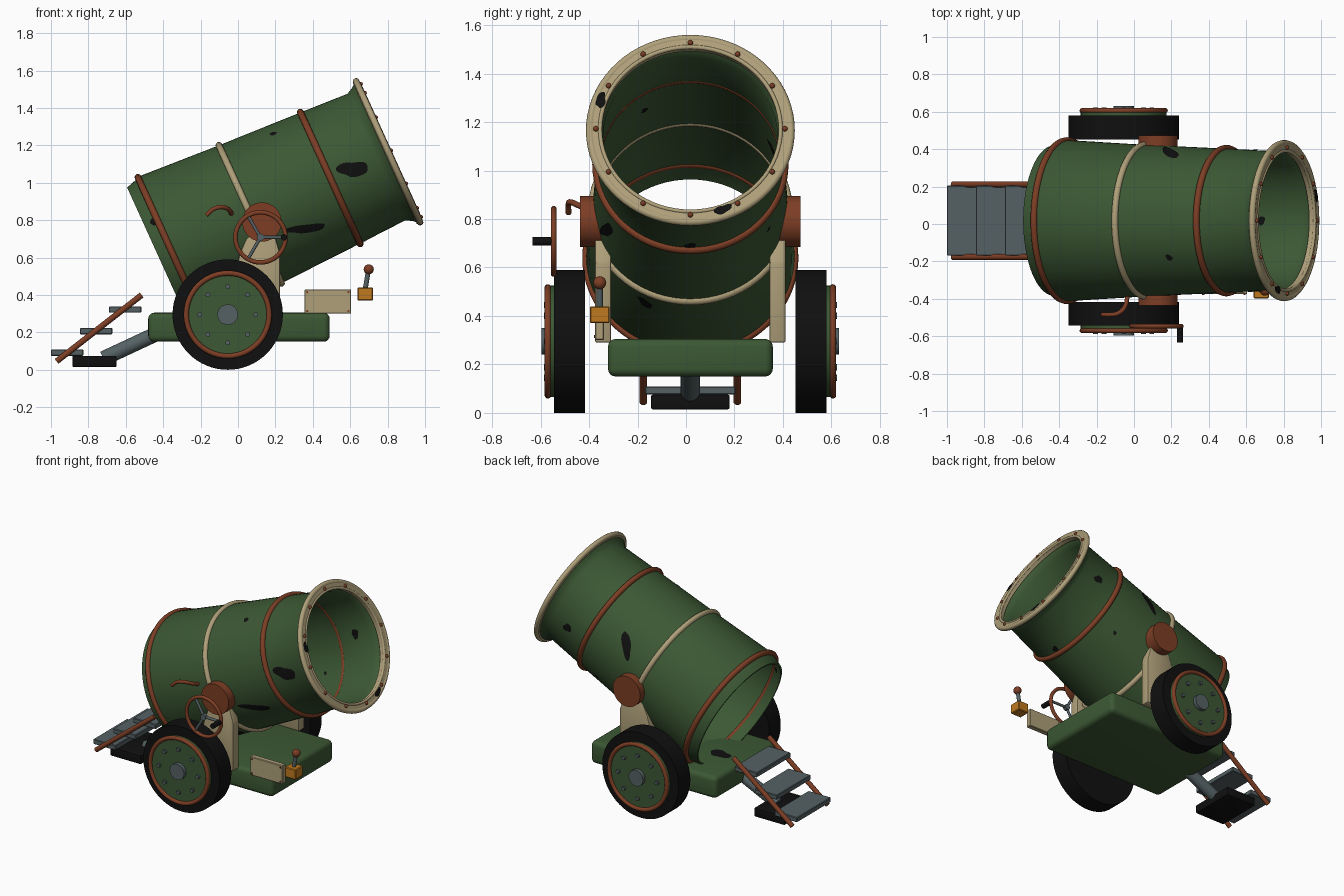
import bpy, bmesh, math, random
from mathutils import Vector, Matrix

if "Cube" in bpy.data.objects:
    bpy.data.objects.remove(bpy.data.objects["Cube"])
random.seed(4)

def material(name, *rgb):
    m = bpy.data.materials.new(name)
    m.diffuse_color = (*rgb, 1)
    m.use_nodes = True
    m.node_tree.nodes["Principled BSDF"].inputs["Base Color"].default_value = m.diffuse_color
    return m

GREEN = material("army green", 0.045, 0.098, 0.034)
RUST = material("rust brown", 0.205, 0.048, 0.018)
CREAM = material("cream", 0.43, 0.352, 0.195)
GREY = material("steel grey", 0.09, 0.12, 0.127)
BLACK = material("black", 0.005, 0.005, 0.005)
MUSTARD = material("mustard", 0.52, 0.19, 0.013)

YC = 0.018                      # centre plane of the carriage
ANG = math.radians(24.4)        # barrel elevation
AXIS = Vector((math.cos(ANG), 0, math.sin(ANG)))
UP = Vector((-math.sin(ANG), 0, math.cos(ANG)))
SIDE = Vector((0, 1, 0))
MUZZLE = Vector((0.812, YC, 1.17))

def finish(name, bm, mat, angle=35):
    bmesh.ops.recalc_face_normals(bm, faces=bm.faces)
    me = bpy.data.meshes.new(name)
    bm.to_mesh(me)
    bm.free()
    me.materials.append(mat)
    me.shade_smooth()
    me.set_sharp_from_angle(angle=math.radians(angle))
    ob = bpy.data.objects.new(name, me)
    bpy.context.collection.objects.link(ob)
    return ob

def box(name, lo, hi, mat, bevel=0.0, seg=3):
    lo, hi = Vector(lo), Vector(hi)
    bm = bmesh.new()
    bmesh.ops.create_cube(bm, size=1)
    for v in bm.verts:
        v.co = (lo + hi) / 2 + v.co * (hi - lo)
    if bevel:
        bmesh.ops.bevel(bm, geom=bm.edges[:], offset=bevel, segments=seg, affect='EDGES', profile=0.5)
    return finish(name, bm, mat)

def rod(name, a, b, r, mat, n=24, r2=None):
    a, b = Vector(a), Vector(b)
    bm = bmesh.new()
    mtx = Matrix.Translation((a + b) / 2) @ (b - a).to_track_quat('Z', 'Y').to_matrix().to_4x4()
    bmesh.ops.create_cone(bm, cap_ends=True, segments=n, radius1=r, radius2=r if r2 is None else r2,
                          depth=(b - a).length, matrix=mtx)
    return finish(name, bm, mat)

def ball(name, c, r, mat):
    bm = bmesh.new()
    bmesh.ops.create_uvsphere(bm, u_segments=20, v_segments=12, radius=r, matrix=Matrix.Translation(c))
    return finish(name, bm, mat)

def lathe(name, profile, origin, axis, u, v, mat, n=72):
    # closed profile of (distance along axis, radius)
    bm = bmesh.new()
    rings = []
    for i in range(n):
        t = 2 * math.pi * i / n
        d = u * math.cos(t) + v * math.sin(t)
        rings.append([bm.verts.new(origin + axis * s + d * r) for s, r in profile])
    k = len(profile)
    for i in range(n):
        p, q = rings[i], rings[(i + 1) % n]
        for j in range(k):
            bm.faces.new((p[j], p[(j + 1) % k], q[(j + 1) % k], q[j]))
    return finish(name, bm, mat)

def hoop_profile(s, R, r, n=12):
    return [(s + r * math.cos(2 * math.pi * i / n), R + r * math.sin(2 * math.pi * i / n)) for i in range(n)]

def barrel_lathe(name, profile, mat):
    return lathe(name, profile, MUZZLE, -AXIS, UP, SIDE, mat)

# barrel: thin tube open at both ends, s measured back from the muzzle
SHELL = [(0.02, 0.412), (0.045, 0.39), (0.08, 0.372), (0.35, 0.385), (0.82, 0.405), (1.27, 0.43), (1.36, 0.402)]
def radius(s):
    for (s0, r0), (s1, r1) in zip(SHELL, SHELL[1:]):
        if s <= s1:
            return r0 + (r1 - r0) * (s - s0) / (s1 - s0)
    return SHELL[-1][1]

barrel_lathe("barrel", SHELL + [(s, r - 0.012) for s, r in reversed(SHELL)], GREEN)
for name, s, R, mat in (("front_hoop", 0.35, 0.387, RUST), ("middle_hoop", 0.82, 0.405, CREAM),
                        ("rear_hoop", 1.285, 0.428, RUST)):
    barrel_lathe(name, hoop_profile(s, R, 0.018), mat)

# muzzle rim with rounded outer and inner lips and rivets
barrel_lathe("muzzle_rim", [(0.03, 0.367), (0.03, 0.415), (-0.004, 0.415), (-0.004, 0.367)], CREAM)
barrel_lathe("rim_outer_lip", hoop_profile(0.01, 0.414, 0.017), CREAM)
barrel_lathe("rim_inner_lip", hoop_profile(0.0, 0.373, 0.009), CREAM)
for i in range(12):
    t = math.tau * i / 12
    ball(f"rim_rivet_{i}", MUZZLE + AXIS * 0.006 + (UP * math.cos(t) + SIDE * math.sin(t)) * 0.39, 0.011, RUST)

# black scorch marks: irregular thin blobs following the surface
def blob(name, place, a, b, turn=0, n=22, rings=4):
    bm = bmesh.new()
    ph = [random.uniform(0, 6.28) for _ in range(3)]
    c = bm.verts.new(place(0, 0))
    prev = None
    for k in range(1, rings + 1):
        ring = []
        for i in range(n):
            t = math.tau * i / n
            w = (1 + 0.14 * math.sin(2 * t + ph[0]) + 0.1 * math.sin(3 * t + ph[1]) + 0.05 * math.sin(5 * t + ph[2])) * k / rings
            x, y = a * w * math.cos(t), b * w * math.sin(t)
            ring.append(bm.verts.new(place(x * math.cos(turn) - y * math.sin(turn), x * math.sin(turn) + y * math.cos(turn))))
        for i in range(n):
            j = (i + 1) % n
            bm.faces.new((prev[i], ring[i], ring[j], prev[j]) if prev else (c, ring[i], ring[j]))
        prev = ring
    finish(name, bm, BLACK)

def on_barrel(s, deg, off):
    def place(x, y):
        r = radius(s + x) + off
        t = math.radians(deg) + y / r
        return MUZZLE - AXIS * (s + x) + (UP * math.cos(t) + SIDE * math.sin(t)) * r
    return place

MARKS = ((0.22, -91, 0.075, 0.045, 0.4), (0.53, -30, 0.02, 0.017, 0), (0.58, -119, 0.1, 0.028, 0.35),
         (1.31, -65, 0.016, 0.02, 0), (0.61, 67, 0.1, 0.028, 0.75), (0.2, 93, 0.03, 0.03, 0),
         (0.31, 180, 0.022, 0.022, 0), (0.92, -153, 0.03, 0.035, 0.5), (0.5, 125, 0.012, 0.012, 0))
for i, (s, deg, a, b, turn) in enumerate(MARKS):
    for side, off in (("outer", 0.003), ("inner", -0.015)):
        blob(f"scorch_{side}_{i}", on_barrel(s, deg, off), a, b, turn)

for i, deg in enumerate((-71, 160)):
    def on_rim(x, y, t0=math.radians(deg)):
        t = t0 + x / 0.39
        return MUZZLE + AXIS * 0.011 + (UP * math.cos(t) + SIDE * math.sin(t)) * (0.391 + y)
    blob(f"rim_scorch_{i}", on_rim, 0.035, 0.02)

# carriage base
box("carriage_base", (-0.48, YC - 0.34, 0.15), (0.49, YC + 0.34, 0.305), GREEN, 0.032, 4)
blob("base_scorch", lambda x, y: Vector((-0.3 + x, 0.05 + y, 0.308)), 0.07, 0.05)

# mirrored side parts: cheeks, trunnions, wheels
for side, k in (("left", -1), ("right", 1)):
    Y = lambda d: YC + k * d
    bm = bmesh.new()
    prof = ((-0.08, 0.29), (0.225, 0.29), (0.225, 0.62), (0.19, 0.74), (0.06, 0.74), (0.01, 0.62))
    face = bm.faces.new([bm.verts.new((x, Y(0.327), z)) for x, z in prof])
    ext = bmesh.ops.extrude_face_region(bm, geom=[face])
    bmesh.ops.translate(bm, vec=(0, k * 0.066, 0), verts=[g for g in ext["geom"] if isinstance(g, bmesh.types.BMVert)])
    bmesh.ops.bevel(bm, geom=bm.edges[:], offset=0.008, segments=2, affect='EDGES', profile=0.5)
    finish(f"{side}_cheek", bm, CREAM)
    rod(f"{side}_trunnion", (0.128, Y(0.36), 0.79), (0.128, Y(0.455), 0.79), 0.105, RUST, 40)

    wx, wz = -0.055, 0.295
    rod(f"{side}_tire", (wx, Y(0.434), wz), (wx, Y(0.562), wz), 0.295, BLACK, 64)
    rod(f"{side}_wheel_disc", (wx, Y(0.55), wz), (wx, Y(0.588), wz), 0.23, GREEN, 56)
    lathe(f"{side}_wheel_ring", hoop_profile(0.588, 0.222, 0.014), Vector((wx, YC, wz)),
          Vector((0, k, 0)), Vector((1, 0, 0)), Vector((0, 0, 1)), RUST, 56)
    rod(f"{side}_hub", (wx, Y(0.58), wz), (wx, Y(0.614), wz), 0.055, GREY, 28)
    for i in range(8):
        t = math.tau * i / 8
        x, z = wx + 0.15 * math.cos(t), wz + 0.15 * math.sin(t)
        rod(f"{side}_wheel_bolt_{i}", (x, Y(0.58), z), (x, Y(0.605), z), 0.013, GREY, 8)

    # ladder rail
    rod(f"{side}_ladder_rail", (-0.97, Y(0.194), 0.045), (-0.515, Y(0.194), 0.4), 0.016, RUST, 14)

# ladder treads, trail beam and foot
for i in range(3):
    x, z = -1.0 + 0.155 * i, 0.075 + 0.115 * i
    box(f"ladder_tread_{i}", (x, YC - 0.187, z), (x + 0.173, YC + 0.187, z + 0.034), GREY, 0.004, 1)
rod("trail_beam", (-0.72, YC, 0.06), (-0.42, YC, 0.2), 0.04, GREY)
box("trail_foot", (-0.885, YC - 0.162, 0.015), (-0.65, YC + 0.162, 0.075), BLACK, 0.006, 2)

# control panel with corner screws, lever box and lever
box("control_panel", (0.355, -0.375, 0.3), (0.605, -0.338, 0.43), CREAM, 0.004, 1)
for i, (x, z) in enumerate(((0.37, 0.315), (0.59, 0.315), (0.37, 0.415), (0.59, 0.415))):
    rod(f"panel_screw_{i}", (x, -0.37, z), (x, -0.38, z), 0.006, RUST, 10)
box("lever_box", (0.638, -0.397, 0.37), (0.722, -0.315, 0.44), MUSTARD, 0.005, 1)
rod("lever_rod", (0.68, -0.356, 0.43), (0.697, -0.356, 0.53), 0.013, GREY, 14)
ball("lever_knob", (0.699, -0.356, 0.537), 0.027, RUST)

# elevation handwheel with three spokes and a crank grip
hc = Vector((0.12, -0.546, 0.708))
lathe("handwheel_rim", hoop_profile(0, 0.134, 0.012), hc, SIDE, Vector((1, 0, 0)), Vector((0, 0, 1)), RUST, 48)
for i in range(3):
    t = math.tau * i / 3
    rod(f"handwheel_spoke_{i}", hc, hc + Vector((math.cos(t), 0, math.sin(t))) * 0.132, 0.009, GREY, 12)
rod("handwheel_hub", hc - SIDE * 0.012, hc + SIDE * 0.012, 0.02, GREY, 16)
rod("crank_grip", (0.246, -0.555, 0.708), (0.246, -0.634, 0.708), 0.017, BLACK, 16)

# bent firing cord on the left side of the barrel
cu = bpy.data.curves.new("firing_cord", 'CURVE')
cu.dimensions = '3D'
cu.bevel_depth, cu.bevel_resolution, cu.use_fill_caps = 0.012, 3, True
pts = ((-0.17, -0.485, 0.825), (-0.13, -0.485, 0.86), (-0.085, -0.477, 0.87), (-0.05, -0.445, 0.857), (-0.035, -0.39, 0.835))
sp = cu.splines.new('BEZIER')
sp.bezier_points.add(len(pts) - 1)
for p, co in zip(sp.bezier_points, pts):
    p.co = co
    p.handle_left_type = p.handle_right_type = 'AUTO'
cu.materials.append(RUST)
bpy.context.collection.objects.link(bpy.data.objects.new("firing_cord", cu))
